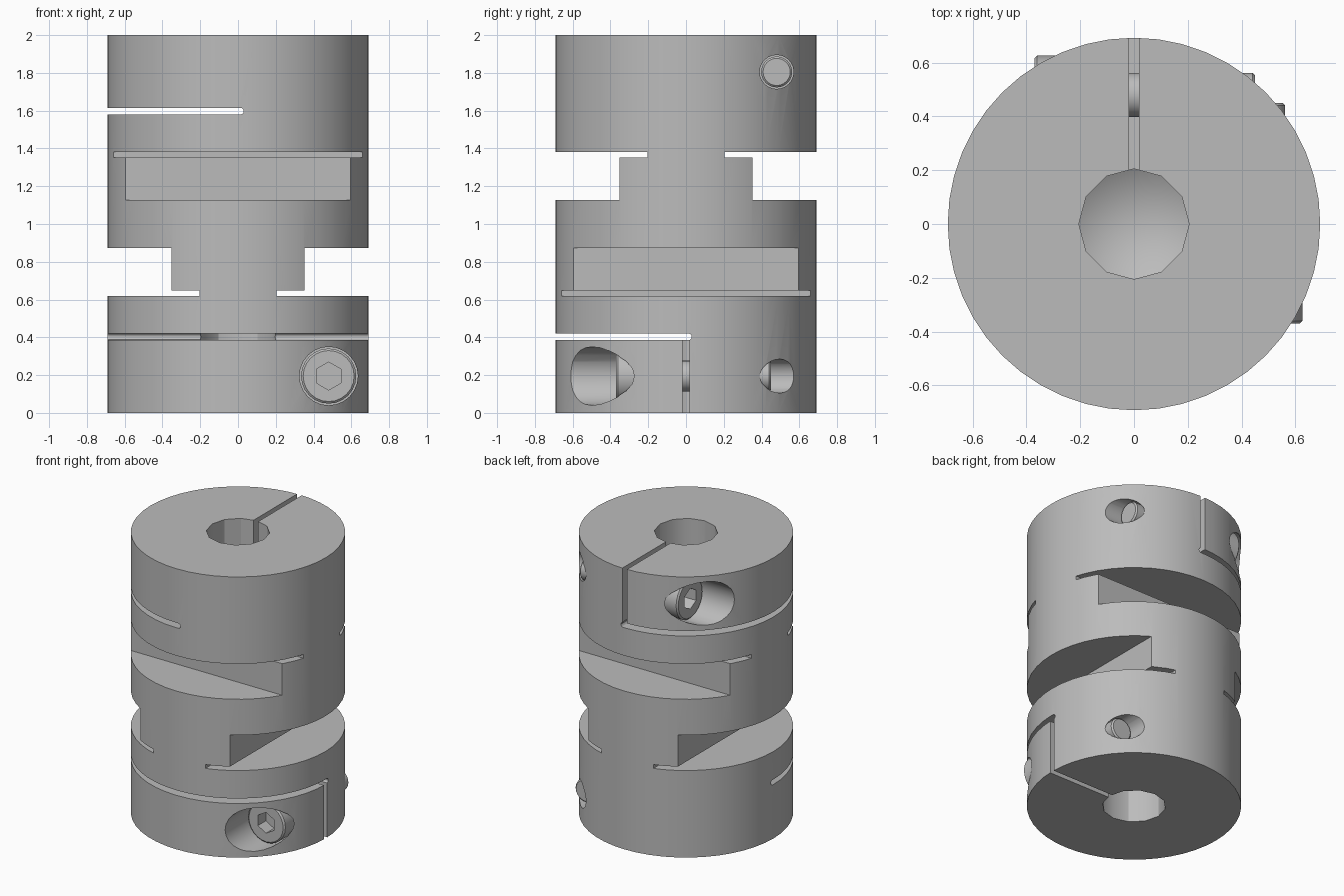
import bpy
import bmesh
from math import pi, sin, cos
from mathutils import Matrix, Vector

if "Cube" in bpy.data.objects:
    bpy.data.objects.remove(bpy.data.objects["Cube"])

RADIUS, HEIGHT, BORE = 0.692, 2.0, 0.205
SCREW_X, SCREW_Z = 0.48, 0.195

# Half turn about the horizontal diagonal: carries the lower hub onto the upper hub
MID = Vector((0, 0, HEIGHT / 2))
FLIP = Matrix.Translation(MID) @ Matrix.Rotation(pi, 4, (1, 1, 0)) @ Matrix.Translation(-MID)

steel = bpy.data.materials.new("grey_steel")
steel.use_nodes = True
steel.diffuse_color = (0.5, 0.5, 0.5, 1)
steel.node_tree.nodes["Principled BSDF"].inputs["Base Color"].default_value = (0.5, 0.5, 0.5, 1)


def new_object(name, bm):
    bmesh.ops.recalc_face_normals(bm, faces=bm.faces)
    mesh = bpy.data.meshes.new(name)
    bm.to_mesh(mesh)
    bm.free()
    mesh.materials.append(steel)
    obj = bpy.data.objects.new(name, mesh)
    bpy.context.collection.objects.link(obj)
    return obj


def lathe(name, profile, sides, matrix=Matrix()):
    """Solid of revolution about z from (radius, z) points; radius 0 is a tip."""
    bm = bmesh.new()
    rings = []
    for r, z in profile:
        count = sides if r else 1
        rings.append([bm.verts.new((r * cos(2 * pi * i / sides), r * sin(2 * pi * i / sides), z))
                      for i in range(count)])
    for a, b in zip(rings, rings[1:]):
        for i in range(sides):
            j = (i + 1) % sides
            if len(b) == 1:
                bm.faces.new((a[i], a[j], b[0]))
            else:
                bm.faces.new((a[i], a[j], b[j], b[i]))
    for ring in (rings[0], rings[-1]):
        if len(ring) > 1:
            bm.faces.new(ring)
    bm.transform(matrix)
    return new_object(name, bm)


def prism(name, points, axis, start, end):
    """Extrude a 2D outline along x or y; the outline uses the other axis and z."""
    bm = bmesh.new()
    place = (lambda u, v, w: (w, u, v)) if axis == "x" else (lambda u, v, w: (u, w, v))
    face = bm.faces.new([bm.verts.new(place(u, v, start)) for u, v in points])
    new = bmesh.ops.extrude_face_region(bm, geom=[face])["geom"]
    bmesh.ops.translate(bm, verts=[g for g in new if isinstance(g, bmesh.types.BMVert)],
                        vec=Vector(place(0, 0, end - start)))
    return new_object(name, bm)


def activate(obj):
    bpy.ops.object.select_all(action="DESELECT")
    obj.select_set(True)
    bpy.context.view_layer.objects.active = obj


def cut(target, cutter):
    mod = target.modifiers.new("cut", "BOOLEAN")
    mod.operation, mod.solver, mod.object = "DIFFERENCE", "EXACT", cutter
    activate(target)
    bpy.ops.object.modifier_apply(modifier=mod.name)


def cut_both_hubs(target, cutter):
    cut(target, cutter)
    cutter.data.transform(FLIP)
    cut(target, cutter)
    bpy.data.objects.remove(cutter)


# Frame whose z axis points along +y, centred on the clamp screw axis
SCREW = Matrix.Translation((SCREW_X, 0, SCREW_Z)) @ Matrix.Rotation(-pi / 2, 4, "X")

# Coupling body
body = lathe("coupling_body", [(RADIUS, 0), (RADIUS, HEIGHT)], 48)

# Blind shaft bore with a drilled tip
cut_both_hubs(body, lathe("bore_cutter", [(BORE, -0.1), (BORE, 0.7), (0, 0.82)], 12))

# Stepped flexure notches on two opposite sides
for side in (1, -1):
    outline = [(0.205, 0.62), (0.9, 0.62), (0.9, 0.872), (0.352, 0.872), (0.352, 0.647), (0.205, 0.647)]
    cut_both_hubs(body, prism("notch_cutter", [(side * u, v) for u, v in outline], "y", -1, 1))

# Horizontal clamp slot with a rounded end
slot_r, slot_z = 0.018, 0.403
slot = [(-0.9, slot_z - slot_r)]
slot += [(0.012 + slot_r * sin(t * pi / 6), slot_z - slot_r * cos(t * pi / 6)) for t in range(7)]
slot += [(-0.9, slot_z + slot_r)]
cut_both_hubs(body, prism("slot_cutter", slot, "x", -1, 1))

# Vertical clamp slit
slit = [(-0.018, -0.1), (0.018, -0.1), (0.018, slot_z), (-0.018, slot_z)]
cut_both_hubs(body, prism("slit_cutter", slit, "x", 0.1, 0.9))

# Stepped screw hole: counterbore at the front, clearance hole behind
hole = [(0.155, -0.9), (0.155, -0.2), (0.09, -0.2), (0.09, 0.9)]
cut_both_hubs(body, lathe("screw_hole_cutter", hole, 24, SCREW))

# Clamp screw with a hexagonal socket
lower_screw = lathe("lower_clamp_screw", [
    (0.135, -0.37), (0.146, -0.36), (0.146, -0.19), (0.082, -0.19),
    (0.082, 0.44), (0.072, 0.45)], 24, SCREW)
socket = lathe("socket_cutter", [(0.074, -0.5), (0.074, -0.28)], 6, SCREW @ Matrix.Rotation(pi / 6, 4, "Z"))
cut(lower_screw, socket)
bpy.data.objects.remove(socket)

upper_screw = lower_screw.copy()
upper_screw.data = lower_screw.data.copy()
upper_screw.data.transform(FLIP)
upper_screw.name = "upper_clamp_screw"
bpy.context.collection.objects.link(upper_screw)

# Smooth round walls, crisp edges
for obj in (body, lower_screw, upper_screw):
    activate(obj)
    bpy.ops.object.shade_smooth_by_angle(angle=pi / 6)
